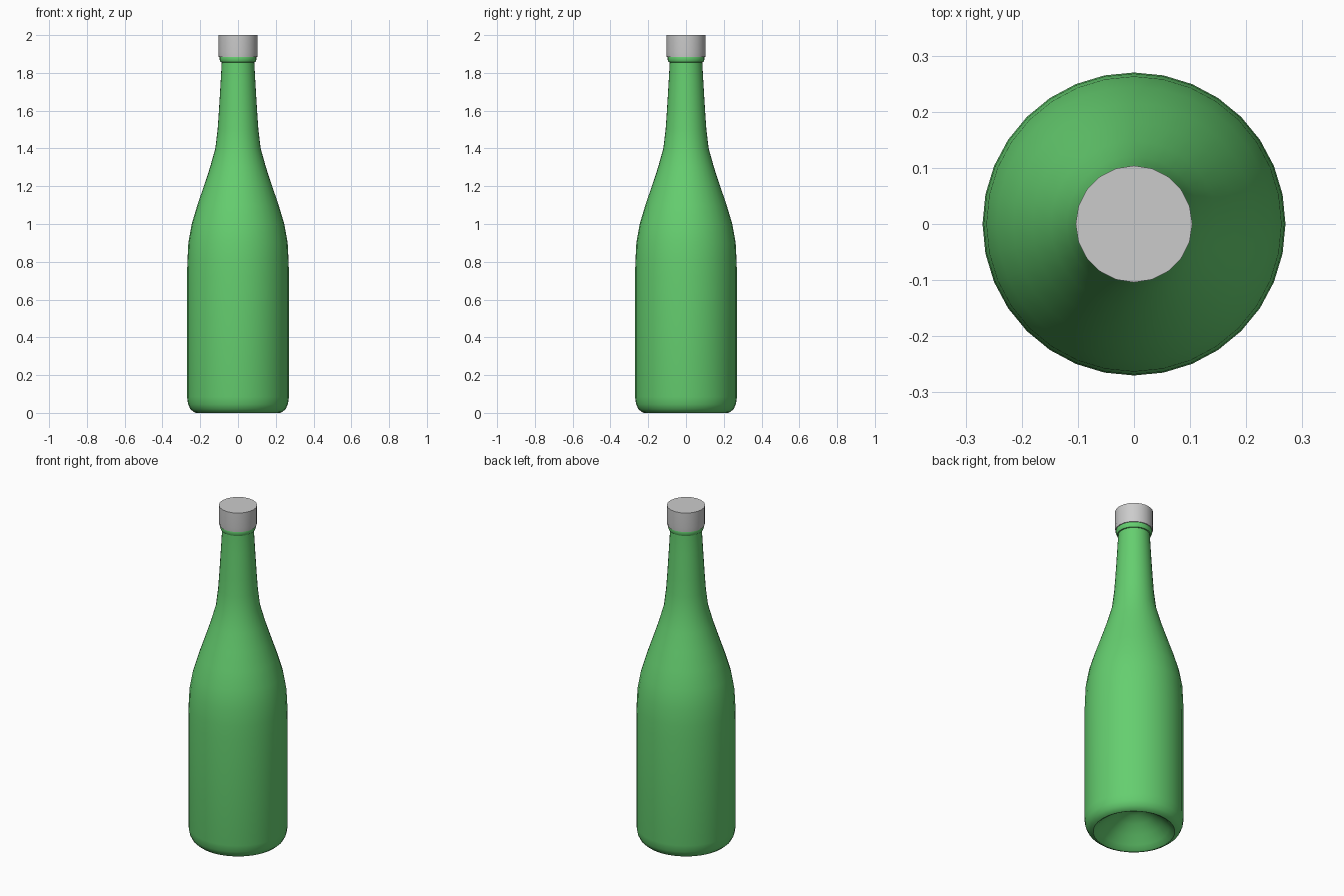
import bpy, bmesh, math

if "Cube" in bpy.data.objects:
    bpy.data.objects.remove(bpy.data.objects["Cube"])


def lathe(name, profile, sides, color=None, angle=40):
    """Revolve (radius, z) points around the z axis; radius 0 makes a pole."""
    bm = bmesh.new()
    rings = []
    for r, z in profile:
        if r == 0:
            rings.append([bm.verts.new((0, 0, z))] * sides)
        else:
            rings.append([bm.verts.new((r * math.cos(2 * math.pi * i / sides),
                                        r * math.sin(2 * math.pi * i / sides), z))
                          for i in range(sides)])
    for low, high in zip(rings, rings[1:]):
        for i in range(sides):
            j = (i + 1) % sides
            corners = list(dict.fromkeys((low[i], low[j], high[j], high[i])))
            bm.faces.new(corners)
    bmesh.ops.recalc_face_normals(bm, faces=bm.faces)
    mesh = bpy.data.meshes.new(name)
    bm.to_mesh(mesh)
    bm.free()
    obj = bpy.data.objects.new(name, mesh)
    bpy.context.collection.objects.link(obj)
    if color:
        mat = bpy.data.materials.new(name + "_material")
        mat.diffuse_color = color
        mat.use_nodes = True
        mat.node_tree.nodes["Principled BSDF"].inputs["Base Color"].default_value = mat.diffuse_color
        mesh.materials.append(mat)
    bpy.ops.object.select_all(action='DESELECT')
    obj.select_set(True)
    bpy.context.view_layer.objects.active = obj
    bpy.ops.object.shade_smooth_by_angle(angle=math.radians(angle))
    return obj


green = (0.13, 0.62, 0.16, 1)

# Glass body: hollow punt underneath, rounded heel, long shoulder, slim neck
lathe("bottle", [
    (0, 0.14), (0.05, 0.132), (0.10, 0.105), (0.15, 0.065), (0.19, 0.025),
    (0.21, 0.006), (0.222, 0.0), (0.235, 0.005), (0.252, 0.02),
    (0.264, 0.045), (0.27, 0.085), (0.27, 0.72), (0.268, 0.80),
    (0.263, 0.90), (0.245, 1.0), (0.215, 1.10), (0.181, 1.20),
    (0.148, 1.30), (0.120, 1.40), (0.108, 1.50), (0.101, 1.60),
    (0.092, 1.75), (0.086, 1.86), (0.086, 1.90), (0, 1.90)], 32, green)

# Lip ring below the cap
lathe("lip_ring", [
    (0.08, 1.855), (0.092, 1.857), (0.097, 1.868), (0.097, 1.886),
    (0.092, 1.895), (0.08, 1.895)], 32, green)

# Grey cap
lathe("cap", [(0, 1.885), (0.102, 1.885), (0.104, 1.91),
              (0.104, 2.0), (0, 2.0)], 20)
